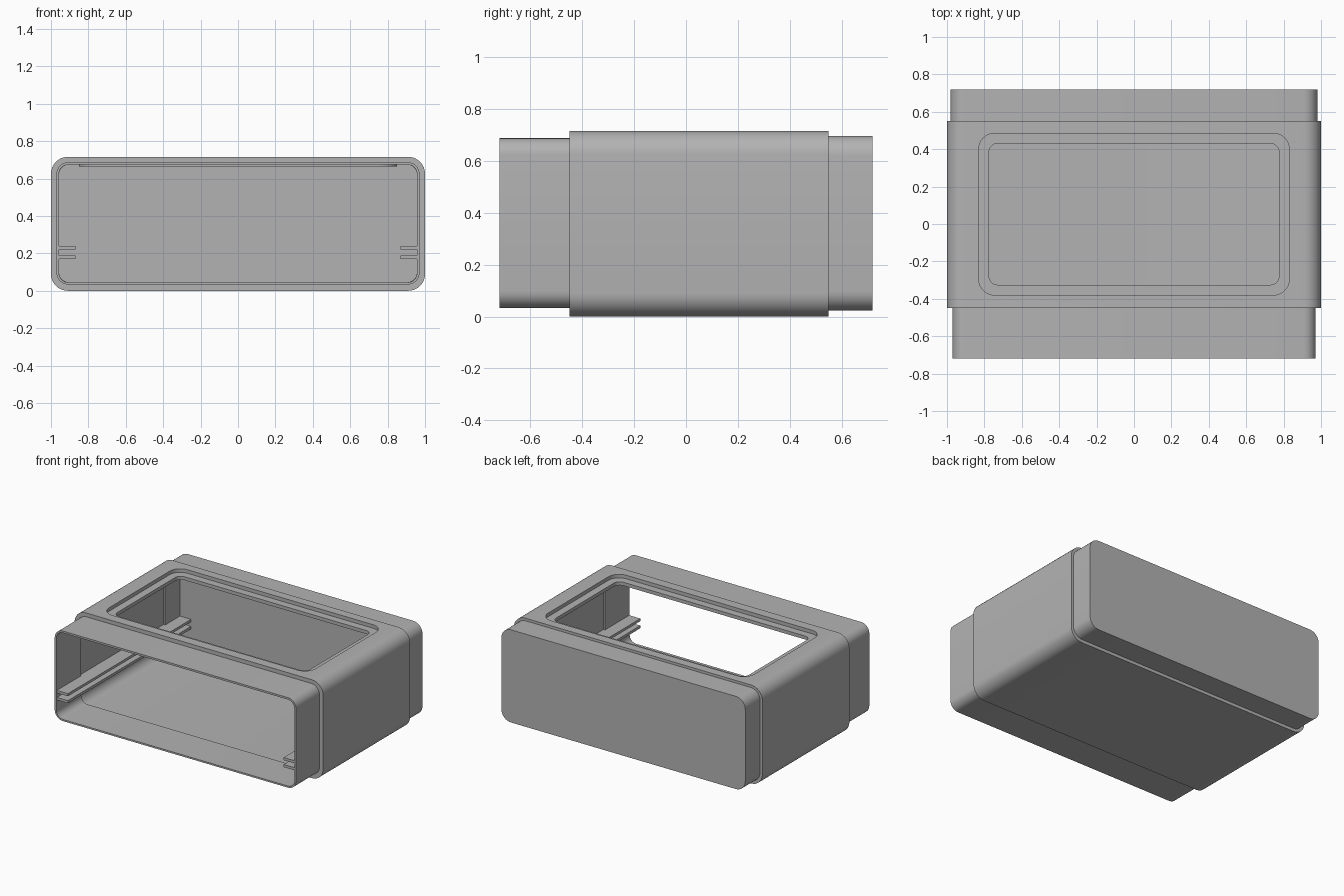
import bpy, bmesh, math

cube = bpy.data.objects.get("Cube")
if cube:
    bpy.data.objects.remove(cube, do_unlink=True)

grey = bpy.data.materials.new("plastic grey")
grey.use_nodes = True
colour = (0.45, 0.45, 0.45, 1)
grey.diffuse_color = colour
grey.node_tree.nodes["Principled BSDF"].inputs["Base Color"].default_value = colour


def rounded_rect(u, v0, v1, r, steps=8):
    """Outline from -u..u by v0..v1 with corner radius r."""
    pts = []
    corners = [(u - r, v1 - r), (r - u, v1 - r), (r - u, v0 + r), (u - r, v0 + r)]
    for q, (cu, cv) in enumerate(corners):
        for i in range(steps + 1):
            a = math.pi / 2 * (q + i / steps)
            pts.append((cu + r * math.cos(a), cv + r * math.sin(a)))
    return pts


def loft(name, sections, place, closed=False):
    """Skin rounded rectangles (depth, u, v0, v1, r); cap the ends or close the loop."""
    bm = bmesh.new()
    rings = [[bm.verts.new(place(d, a, b)) for a, b in rounded_rect(*rect)]
             for d, *rect in sections]
    pairs = list(zip(rings, rings[1:]))
    if closed:
        pairs.append((rings[-1], rings[0]))
    else:
        bm.faces.new(rings[0])
        bm.faces.new(rings[-1])
    for lo, hi in pairs:
        for i in range(len(lo)):
            j = (i + 1) % len(lo)
            bm.faces.new((lo[i], lo[j], hi[j], hi[i]))
    bmesh.ops.recalc_face_normals(bm, faces=bm.faces)
    mesh = bpy.data.meshes.new(name)
    bm.to_mesh(mesh)
    bm.free()
    mesh.materials.append(grey)
    obj = bpy.data.objects.new(name, mesh)
    bpy.context.collection.objects.link(obj)
    return obj


def along_y(d, a, b):
    return (a, d, b)


def along_z(d, a, b):
    return (a, b, d)


# Hollow shell: inside from back wall to front opening, then outside to the back
cap_in = (0.957, 0.045, 0.675, 0.055)
body_in = (0.97, 0.03, 0.687, 0.065)
lip_in = (0.957, 0.045, 0.674, 0.05)
lip_out = (0.971, 0.033, 0.688, 0.065)
body_out = (1.0, 0.0, 0.716, 0.09)
cap_out = (0.981, 0.023, 0.697, 0.075)
shell = loft("enclosure_shell", [
    (0.70, *cap_in), (0.53, *cap_in),
    (0.53, *body_in), (-0.435, *body_in),
    (-0.435, *lip_in), (-0.72, *lip_in),
    (-0.72, *lip_out), (-0.45, *lip_out),
    (-0.45, *body_out), (0.55, *body_out),
    (0.55, *cap_out), (0.72, *cap_out)], along_y)

# Window opening through the top wall
opening = (0.83, -0.38, 0.485, 0.085)
cutter = loft("window_cutter", [(0.6, *opening), (0.8, *opening)], along_z)
cutter.hide_render = True
cut = shell.modifiers.new("window", 'BOOLEAN')
cut.object = cutter
cut.solver = 'EXACT'
bpy.context.view_layer.objects.active = shell
shell.select_set(True)
bpy.ops.object.modifier_apply(modifier=cut.name)
bpy.data.objects.remove(cutter, do_unlink=True)

# Recessed ledge framing the window
ledge_out = (0.85, -0.40, 0.505, 0.10)
ledge_in = (0.775, -0.325, 0.43, 0.045)
ledge = loft("window_ledge", [
    (0.665, *ledge_out), (0.69, *ledge_out),
    (0.69, *ledge_in), (0.665, *ledge_in)], along_z, closed=True)

# Paired guide rails along both side walls
rails = []
for side_name, side in (("left", 1), ("right", -1)):
    for level, z in (("lower", 0.18), ("upper", 0.231)):
        bpy.ops.mesh.primitive_cube_add(size=1, location=(side * 0.919, -0.005, z))
        rail = bpy.context.object
        rail.name = f"{side_name}_{level}_rail"
        rail.scale = (0.102, 1.42, 0.019)
        bpy.ops.object.transform_apply(location=False, rotation=False)
        rail.data.materials.append(grey)
        rails.append(rail)

# Smooth rounded corners, keep steps sharp
bpy.ops.object.select_all(action='DESELECT')
for obj in (shell, ledge):
    obj.select_set(True)
bpy.context.view_layer.objects.active = shell
bpy.ops.object.shade_smooth_by_angle(angle=math.radians(30))
